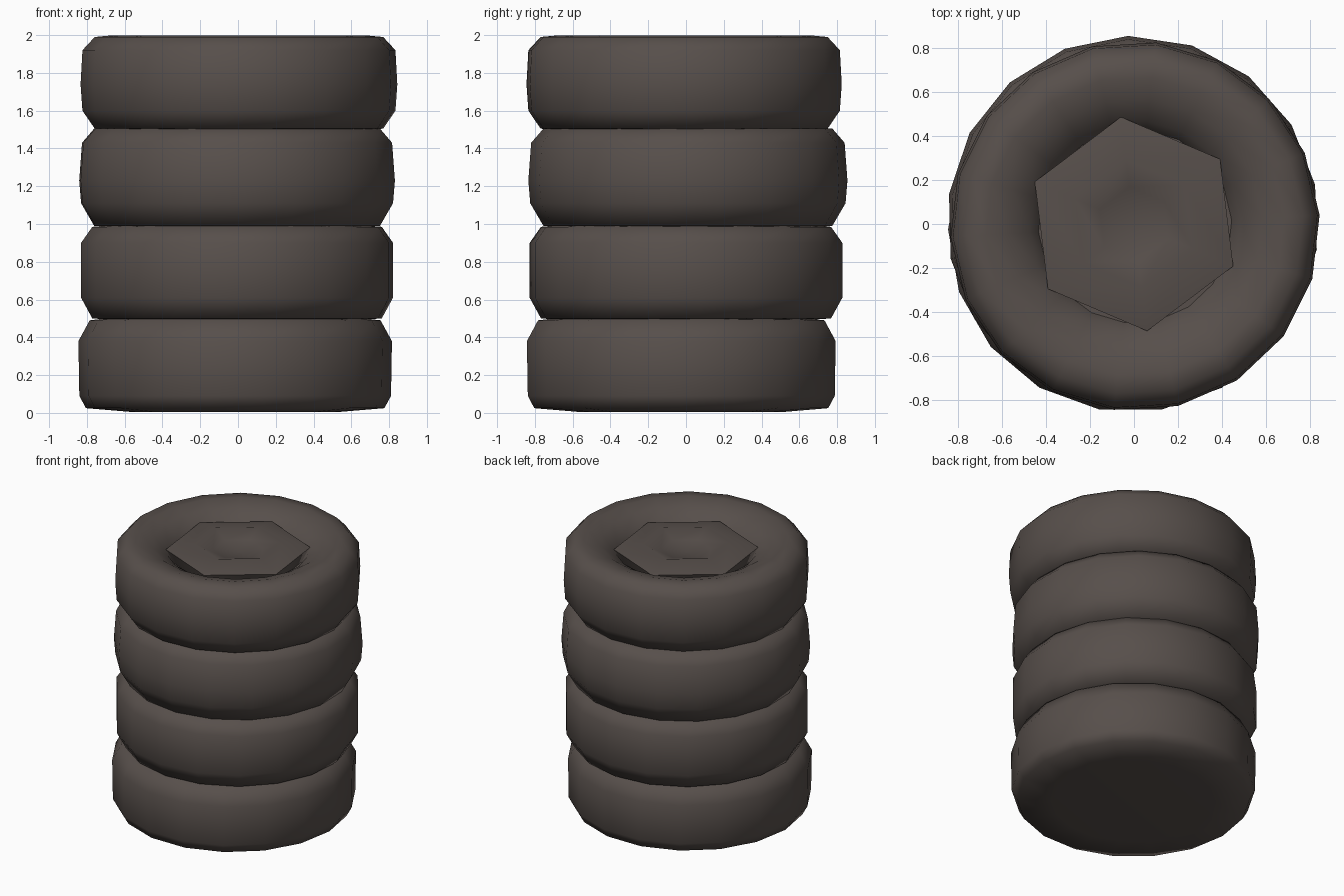
import bpy, bmesh, math

if "Cube" in bpy.data.objects:
    bpy.data.objects.remove(bpy.data.objects["Cube"])

rubber = bpy.data.materials.new("dark brown rubber")
rubber.diffuse_color = (0.095, 0.078, 0.07, 1)
rubber.use_nodes = True
rubber.node_tree.nodes["Principled BSDF"].inputs["Base Color"].default_value = rubber.diffuse_color


def lathe(name, profile, sides, offset=(0, 0), turn=0.0, sharp=60):
    """Revolve (radius, z) points about z; radius 0 closes to a point."""
    bm = bmesh.new()
    rings = []
    for r, z in profile:
        if r == 0:
            rings.append([bm.verts.new((offset[0], offset[1], z))] * sides)
        else:
            rings.append([bm.verts.new((offset[0] + r * math.cos(turn + 2 * math.pi * i / sides),
                                        offset[1] + r * math.sin(turn + 2 * math.pi * i / sides), z))
                          for i in range(sides)])
    for a, b in zip(rings, rings[1:]):
        for i in range(sides):
            j = (i + 1) % sides
            quad = list(dict.fromkeys((a[i], a[j], b[j], b[i])))
            if len(quad) > 2:
                bm.faces.new(quad)
    bmesh.ops.recalc_face_normals(bm, faces=bm.faces)
    mesh = bpy.data.meshes.new(name)
    bm.to_mesh(mesh)
    bm.free()
    mesh.materials.append(rubber)
    obj = bpy.data.objects.new(name, mesh)
    bpy.context.collection.objects.link(obj)
    bpy.ops.object.select_all(action='DESELECT')
    obj.select_set(True)
    bpy.context.view_layer.objects.active = obj
    bpy.ops.object.shade_smooth_by_angle(angle=math.radians(sharp))
    return obj


# Stack of bulging tyres, each slightly shifted and turned
lathe("bottom_tyre", [(0, 0.005), (0.55, 0.005), (0.79, 0.025), (0.825, 0.09),
                      (0.83, 0.38), (0.77, 0.49), (0.6, 0.51), (0, 0.51)],
      18, (-0.015, -0.025), 0.0)
lathe("lower_middle_tyre", [(0, 0.49), (0.6, 0.49), (0.77, 0.5), (0.83, 0.61),
                            (0.83, 0.9), (0.77, 0.985), (0.6, 1.0), (0, 1.0)],
      18, (-0.005, 0.0), 0.1)
lathe("upper_middle_tyre", [(0, 0.98), (0.6, 0.98), (0.765, 0.99), (0.835, 1.11),
                            (0.845, 1.23), (0.83, 1.43), (0.765, 1.505), (0.6, 1.51), (0, 1.51)],
      18, (-0.005, 0.01), 0.2)
# Top tyre has an open hexagonal-looking centre
lathe("top_tyre", [(0, 1.49), (0.6, 1.49), (0.765, 1.505), (0.83, 1.6), (0.84, 1.74),
                   (0.83, 1.92), (0.765, 1.99), (0.68, 1.998), (0.58, 1.97),
                   (0.48, 1.91), (0.44, 1.84), (0, 1.84)],
      18, (0.005, -0.01), 0.06)
# Raised six-sided hub with a dished middle
lathe("hub", [(0.46, 1.84), (0.49, 1.925), (0.29, 1.965), (0.17, 1.92), (0, 1.90)],
      6, (0.0, 0.0), math.radians(37), 70)
